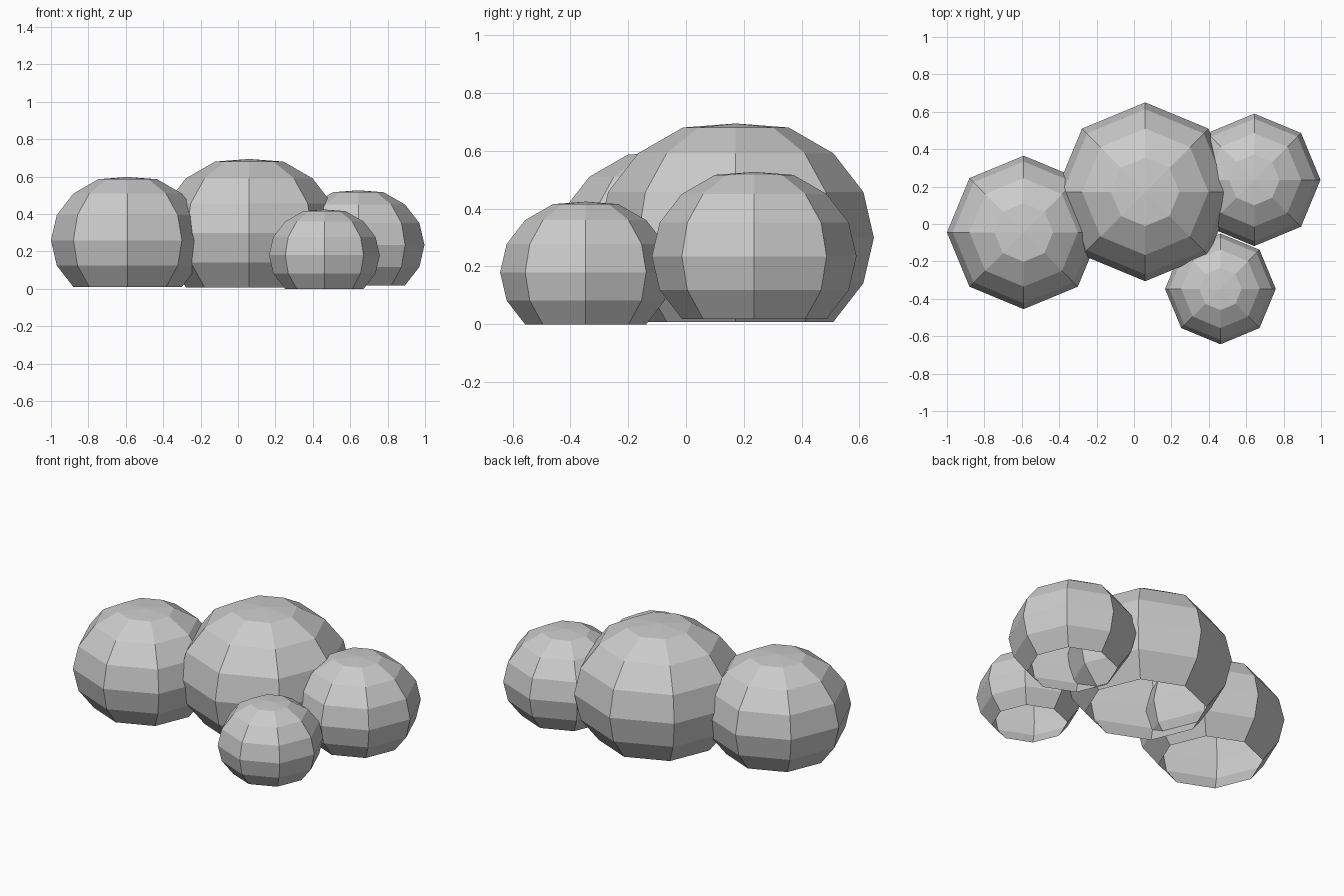
import bpy, bmesh, math

if "Cube" in bpy.data.objects:
    bpy.data.objects.remove(bpy.data.objects["Cube"])

SIDES = 8
SQUASH = 0.862      # height of each puff relative to its radius
POLE = 0.958        # slightly flattened crown


def puff(name, x, y, z, r):
    """Eight-sided squashed ball, cut open at 45 degrees below its middle."""
    bm = bmesh.new()
    rings = []
    for lat in (-45, -22.5, 0, 22.5, 45, 67.5):
        a = math.radians(lat)
        rings.append([bm.verts.new((
            x + r * math.cos(a) * math.cos(math.tau * i / SIDES),
            y + r * math.cos(a) * math.sin(math.tau * i / SIDES),
            z + r * SQUASH * math.sin(a))) for i in range(SIDES)])
    top = bm.verts.new((x, y, z + r * SQUASH * POLE))
    for i in range(SIDES):
        j = (i + 1) % SIDES
        for lo, hi in zip(rings, rings[1:]):
            bm.faces.new((lo[i], lo[j], hi[j], hi[i]))
        bm.faces.new((rings[-1][i], rings[-1][j], top))
    me = bpy.data.meshes.new(name)
    bm.to_mesh(me)
    bm.free()
    bpy.context.collection.objects.link(bpy.data.objects.new(name, me))


# Cluster of four overlapping puffs
puff("left_puff", -0.59, -0.045, 0.26, 0.41)
puff("centre_puff", 0.06, 0.172, 0.30, 0.478)
puff("right_puff", 0.643, 0.236, 0.235, 0.354)
puff("small_front_puff", 0.462, -0.347, 0.18, 0.296)
